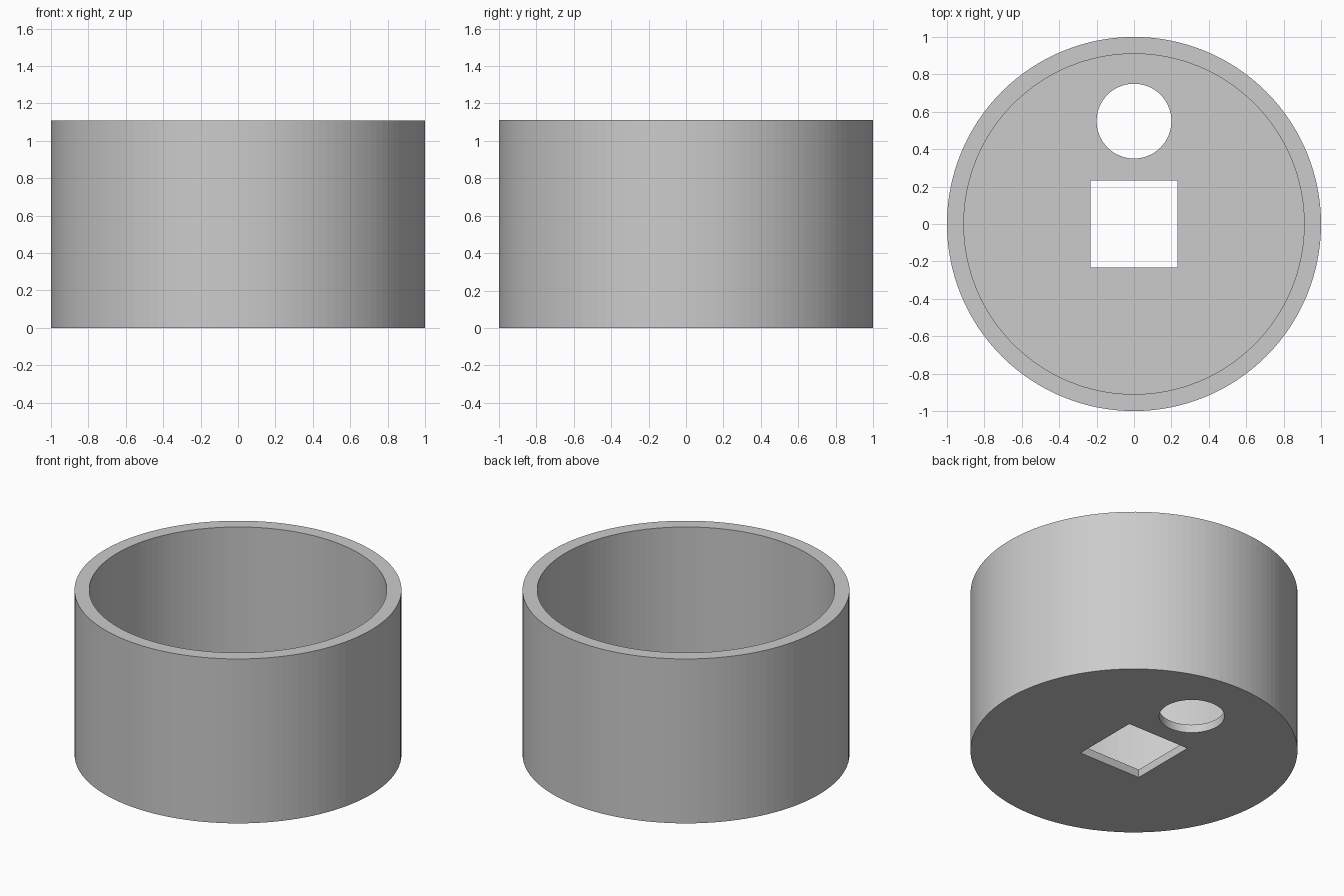
import bpy

cube = bpy.data.objects.get("Cube")
if cube:
    bpy.data.objects.remove(cube, do_unlink=True)

HEIGHT = 1.11
OUTER_R = 1.0
INNER_R = 0.91
FLOOR = 0.055
SEGMENTS = 128

grey = bpy.data.materials.new("light_grey")
grey.use_nodes = True
grey.diffuse_color = (0.6, 0.6, 0.6, 1)
grey.node_tree.nodes["Principled BSDF"].inputs["Base Color"].default_value = (0.6, 0.6, 0.6, 1)


def cylinder(name, radius, bottom, top, y=0, segments=SEGMENTS):
    bpy.ops.mesh.primitive_cylinder_add(
        vertices=segments, radius=radius, depth=top - bottom,
        location=(0, y, (bottom + top) / 2))
    obj = bpy.context.object
    obj.name = name
    obj.data.materials.append(grey)
    return obj


def box(name, width, bottom, top):
    bpy.ops.mesh.primitive_cube_add(size=1, location=(0, 0, (bottom + top) / 2))
    obj = bpy.context.object
    obj.name = name
    obj.scale = (width, width, top - bottom)
    obj.data.materials.append(grey)
    return obj


def cut(target, cutter):
    mod = target.modifiers.new(cutter.name, 'BOOLEAN')
    mod.operation = 'DIFFERENCE'
    mod.solver = 'EXACT'
    mod.object = cutter
    bpy.context.view_layer.update()
    bpy.ops.object.select_all(action='DESELECT')
    bpy.context.view_layer.objects.active = target
    target.select_set(True)
    bpy.ops.object.modifier_apply(modifier=mod.name)
    bpy.data.objects.remove(cutter, do_unlink=True)


# Open cup: solid drum with its cavity removed
cup = cylinder("round_cup", OUTER_R, 0, HEIGHT)
cut(cup, cylinder("cavity_cutter", INNER_R, FLOOR, HEIGHT + 0.2))

# Openings through the floor: square at the centre, round towards the back
cut(cup, box("square_hole_cutter", 0.464, -0.2, 0.3))
cut(cup, cylinder("round_hole_cutter", 0.2, -0.2, 0.3, y=0.55, segments=64))
